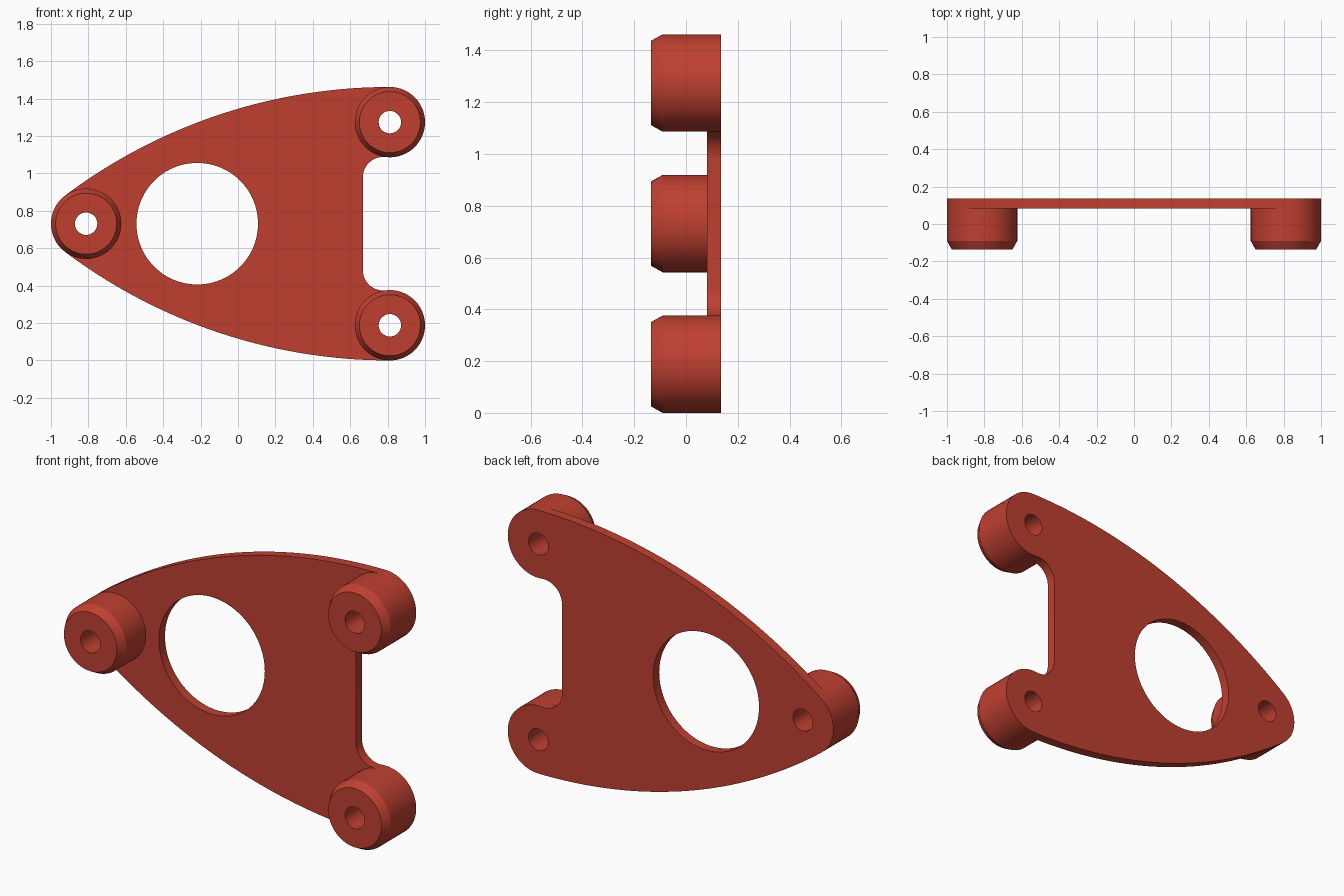
import bpy, bmesh, math
from math import pi, sqrt, atan2, cos, sin

if "Cube" in bpy.data.objects:
    bpy.data.objects.remove(bpy.data.objects["Cube"])

X, H, R = 0.812, 0.543, 0.188      # boss offset, half spacing, boss radius
MID = H + R                        # height of the symmetry axis
FRONT, PLATE, BACK = -0.135, 0.082, 0.135
HOLE = 0.06

red = bpy.data.materials.new("brick red")
red.diffuse_color = (0.52, 0.051, 0.03, 1)
red.use_nodes = True
red.node_tree.nodes["Principled BSDF"].inputs["Base Color"].default_value = red.diffuse_color


def arc(cx, cz, r, a0, a1, n):
    return [(cx + r * cos(a0 + (a1 - a0) * i / n),
             cz + r * sin(a0 + (a1 - a0) * i / n)) for i in range(n + 1)]


def circle(cx, cz, r, n=64):
    return arc(cx, cz, r, 0, 2 * pi, n)[:-1]


def finish(bm, name, angle=30):
    bmesh.ops.recalc_face_normals(bm, faces=bm.faces)
    me = bpy.data.meshes.new(name)
    bm.to_mesh(me)
    bm.free()
    me.materials.append(red)
    ob = bpy.data.objects.new(name, me)
    bpy.context.collection.objects.link(ob)
    bpy.ops.object.select_all(action='DESELECT')
    ob.select_set(True)
    bpy.context.view_layer.objects.active = ob
    bpy.ops.object.shade_smooth_by_angle(angle=math.radians(angle))
    return ob


# Upper half of the plate outline: notch fillet, boss, long tangent arc, nose
NOTCH, F = 0.667, 0.11
fx = NOTCH + F
fz = H - sqrt((R + F) ** 2 - (X - fx) ** 2)
touch = atan2(H - fz, X - fx)
zc = (H * H - 4 * X * X) / (2 * H)
tangent = atan2(-zc, -2 * X)
upper = arc(fx, fz, F, pi, touch, 12)
upper += arc(X, H, R, touch - pi, pi / 2, 32)[1:]
upper += arc(X, zc, H + R - zc, pi / 2, tangent, 40)[1:]
upper += arc(-X, 0, R, tangent, pi, 10)[1:]
outline = upper + [(x, -z) for x, z in reversed(upper[:-1])]

# Plate with the large opening and three screw holes
bosses = {"left": (-X, 0), "upper_right": (X, H), "lower_right": (X, -H)}
loops = [outline, circle(-0.218, 0, 0.325, 96)]
loops += [circle(x, z, HOLE, 32) for x, z in bosses.values()]
bm = bmesh.new()
for loop in loops:
    vs = [bm.verts.new((x, PLATE, z + MID)) for x, z in loop]
    for i, v in enumerate(vs):
        bm.edges.new((v, vs[(i + 1) % len(vs)]))
bmesh.ops.triangle_fill(bm, edges=bm.edges[:], use_beauty=True, normal=(0, -1, 0))
ext = bmesh.ops.extrude_face_region(bm, geom=bm.faces[:], use_keep_orig=True)
new = [g for g in ext["geom"] if isinstance(g, bmesh.types.BMVert)]
bmesh.ops.translate(bm, verts=new, vec=(0, BACK - PLATE, 0))
finish(bm, "plate")

# Standoff bosses: bored sleeves with a chamfered front rim
profile = [(HOLE, PLATE), (HOLE, FRONT), (R - 0.025, FRONT), (R, FRONT + 0.045), (R, PLATE)]
for name, (cx, cz) in bosses.items():
    bm = bmesh.new()
    rings = [[bm.verts.new((x, y, z + MID)) for x, z in circle(cx, cz, r)]
             for r, y in profile]
    for a, b in zip(rings, rings[1:]):
        for i in range(64):
            j = (i + 1) % 64
            bm.faces.new((a[i], a[j], b[j], b[i]))
    finish(bm, name + "_boss", 20)
